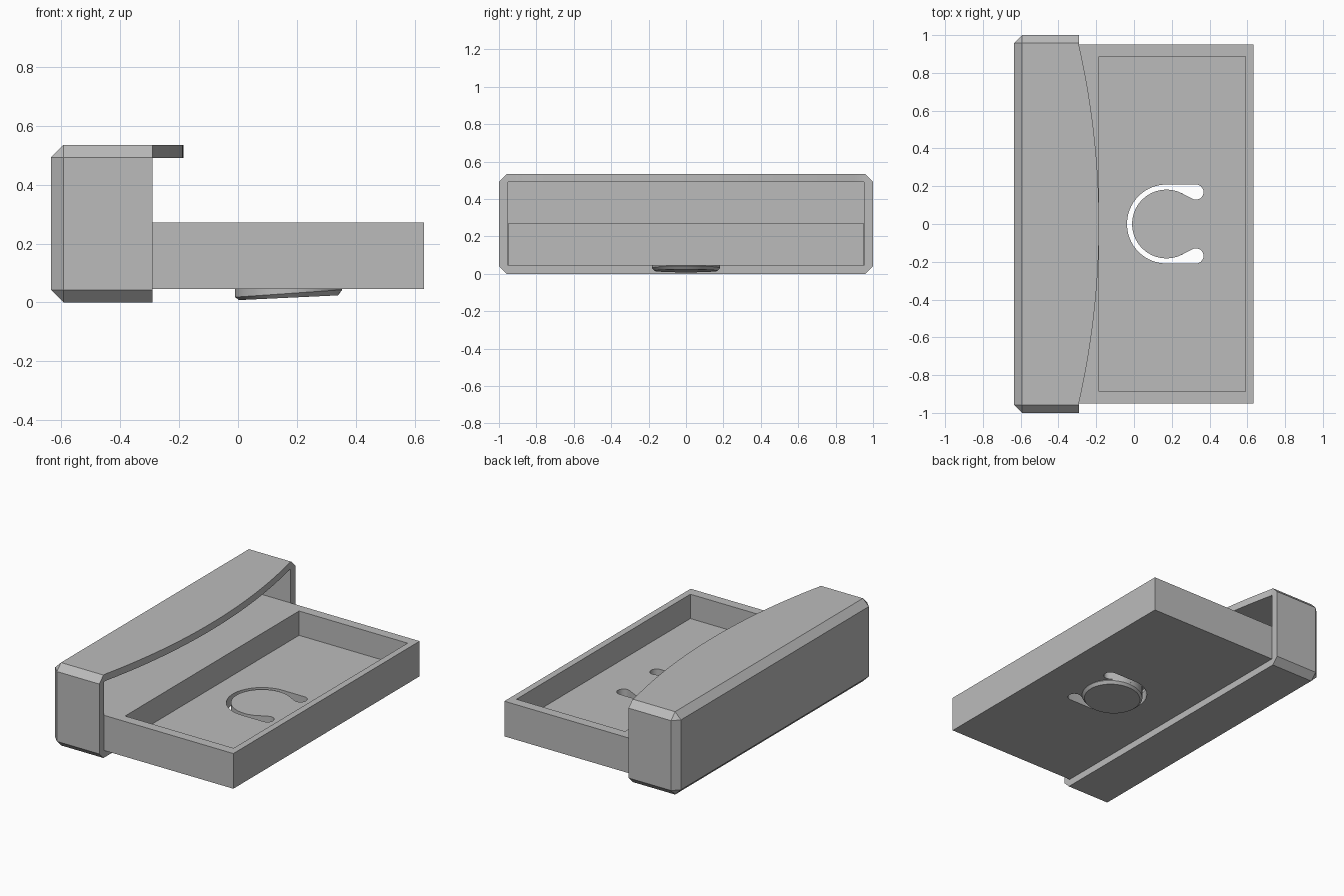
import bpy, bmesh, math

if "Cube" in bpy.data.objects:
    bpy.data.objects.remove(bpy.data.objects["Cube"], do_unlink=True)

grey = bpy.data.materials.new("plain grey")
grey.use_nodes = True
grey.diffuse_color = (0.5, 0.5, 0.5, 1)
grey.node_tree.nodes["Principled BSDF"].inputs["Base Color"].default_value = (0.5, 0.5, 0.5, 1)


def make(name, bm):
    bmesh.ops.recalc_face_normals(bm, faces=bm.faces)
    mesh = bpy.data.meshes.new(name)
    bm.to_mesh(mesh)
    bm.free()
    mesh.materials.append(grey)
    ob = bpy.data.objects.new(name, mesh)
    bpy.context.collection.objects.link(ob)
    return ob


def prism(name, outline, z0, z1, chamfer=0):
    """Extrude a flat outline; optionally chamfer all edges off the open +x end."""
    bm = bmesh.new()
    face = bm.faces.new([bm.verts.new((x, y, z0)) for x, y in outline])
    up = bmesh.ops.extrude_face_region(bm, geom=[face])["geom"]
    for v in up:
        if isinstance(v, bmesh.types.BMVert):
            v.co.z = z1
    if chamfer:
        x_open = max(v.co.x for v in bm.verts)
        edges = [e for e in bm.edges if any(v.co.x < x_open - 0.01 for v in e.verts)]
        bmesh.ops.bevel(bm, geom=edges, offset=chamfer, segments=1, affect='EDGES')
    return make(name, bm)


def box(name, x0, x1, half_y, z0, z1, chamfer=0):
    outline = [(x0, -half_y), (x1, -half_y), (x1, half_y), (x0, half_y)]
    return prism(name, outline, z0, z1, chamfer)


def combine(target, tool, operation):
    mod = target.modifiers.new(operation.lower(), 'BOOLEAN')
    mod.operation, mod.solver, mod.object = operation, 'EXACT', tool
    bpy.context.view_layer.objects.active = target
    bpy.ops.object.modifier_apply(modifier=mod.name)
    bpy.data.objects.remove(tool, do_unlink=True)


def arc(cx, cy, r, a0, a1, n):
    angles = [math.radians(a0 + (a1 - a0) * i / n) for i in range(n + 1)]
    return [(cx + r * math.cos(a), cy + r * math.sin(a)) for a in angles]


# Hollow chamfered handle cap, open towards the tray
open_x = -0.29
cap = box("handle_cap", -0.635, open_x, 1.0, 0, 0.535, chamfer=0.042)
combine(cap, box("cavity", -0.59, 0, 0.952, 0.045, 0.49), 'DIFFERENCE')

# Bowed lip growing out of the cap's top wall
half, bow = 0.94, 0.105
radius = (half ** 2 + bow ** 2) / (2 * bow)
spread = math.degrees(math.asin(half / radius))
lip = arc(open_x + bow - radius, 0, radius, -spread, spread, 40)
lip += [(open_x - 0.02, half), (open_x - 0.02, -half)]
combine(cap, prism("lip", lip, 0.49, 0.535), 'UNION')

# Tray sliding into the cap, with a rectangular pocket
floor_z, under_z = 0.115, 0.045
tray = box("tray", -0.59, 0.632, 0.95, under_z, 0.272)
combine(tray, box("pocket", -0.185, 0.59, 0.887, floor_z, 0.4), 'DIFFERENCE')

# C-shaped slot with round ends that frees the spring tongue
cx, r_out, r_in = 0.172, 0.209, 0.182
end_x, end_y, end_r = 0.328, 0.169, 0.04
upper = arc(end_x, end_y, end_r, 90, -120, 16)
lower = [(x, -y) for x, y in reversed(upper)]
slot = arc(cx, 0, r_in, 70, 290, 48) + lower + arc(cx, 0, r_out, 270, 90, 48) + upper
combine(tray, prism("slot", slot, 0, 0.2), 'DIFFERENCE')

# Round push button under the tongue, sloping up towards the hinge
bm = bmesh.new()
sides = 64
rings = []
for r, left_z, right_z in ((r_in, under_z, under_z), (r_in, 0.018, 0.043), (0.168, 0.008, 0.024)):
    ring = []
    for x, y in arc(cx, 0, r, 0, 360, sides)[:-1]:
        t = (x - cx + r) / (2 * r)
        ring.append(bm.verts.new((x, y, left_z + (right_z - left_z) * t)))
    rings.append(ring)
for a, b in zip(rings, rings[1:]):
    for i in range(sides):
        j = (i + 1) % sides
        bm.faces.new((a[i], a[j], b[j], b[i]))
bm.faces.new(rings[0])
bm.faces.new(rings[-1])
button = make("push_button", bm)

# Smooth the round walls while keeping hard edges
bpy.ops.object.select_all(action='DESELECT')
for ob in (cap, tray, button):
    ob.select_set(True)
bpy.context.view_layer.objects.active = tray
bpy.ops.object.shade_smooth_by_angle(angle=math.radians(20))
